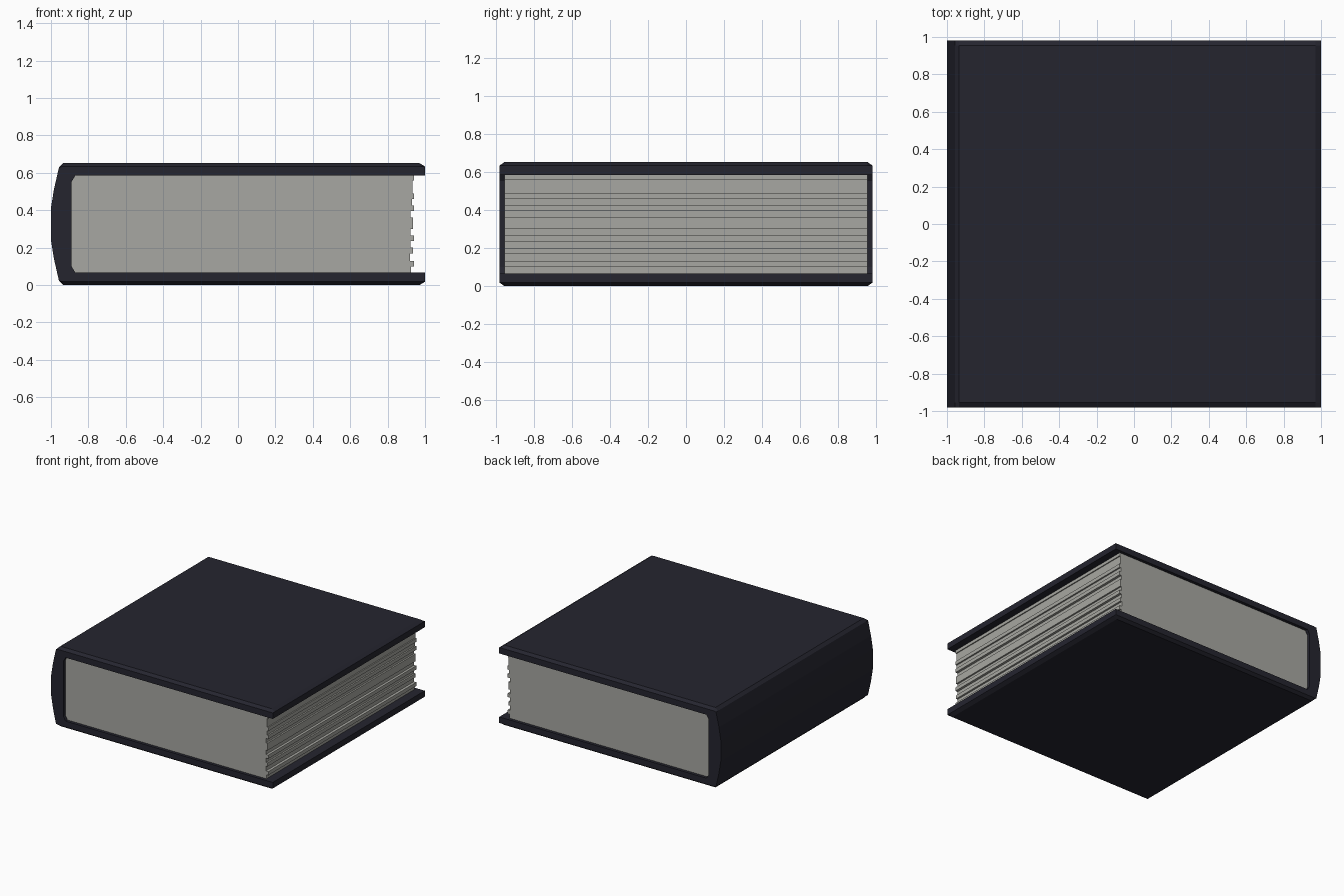
import bpy

if "Cube" in bpy.data.objects:
    bpy.data.objects.remove(bpy.data.objects["Cube"])

def material(name, rgb):
    m = bpy.data.materials.new(name)
    m.diffuse_color = (*rgb, 1)
    m.use_nodes = True
    m.node_tree.nodes["Principled BSDF"].inputs["Base Color"].default_value = m.diffuse_color
    return m

def loft(name, profile, rings, mat):
    """Sweep an xz profile along y; each ring is (y, z_min, z_max)."""
    n = len(profile)
    verts = [(x, y, min(max(z, lo), hi)) for y, lo, hi in rings for x, z in profile]
    faces = [tuple(range(n)), tuple(reversed(range(len(verts) - n, len(verts))))]
    for r in range(len(rings) - 1):
        for i in range(n):
            j = (i + 1) % n
            faces.append((r * n + i, (r + 1) * n + i, (r + 1) * n + j, r * n + j))
    me = bpy.data.meshes.new(name)
    me.from_pydata(verts, [], faces)
    me.materials.append(mat)
    ob = bpy.data.objects.new(name, me)
    bpy.context.collection.objects.link(ob)
    return ob

navy = material("dark navy cover", (0.018, 0.018, 0.028))
paper = material("grey paper", (0.39, 0.39, 0.36))

# Cover: two chamfered boards joined by a rounded spine, edges softened at both ends
lower = [(-0.89, 0.10), (-0.87, 0.067), (1.0, 0.067), (1.0, 0.018), (0.97, 0.0),
         (-0.935, 0.0), (-0.957, 0.022), (-0.984, 0.14), (-1.0, 0.24)]
H = 0.652
upper = [(x, H - z) for x, z in reversed(lower)]
loft("cover", lower + upper,
     [(-0.98, 0.018, H - 0.018), (-0.955, 0, H), (0.955, 0, H), (0.98, 0.018, H - 0.018)], navy)

# Page block: stepped fore edge, listed as (top of layer, fore edge x)
layers = [(0.10, 0.925), (0.13, 0.942), (0.17, 0.92), (0.20, 0.935), (0.235, 0.922),
          (0.265, 0.942), (0.30, 0.922), (0.36, 0.935), (0.395, 0.922), (0.425, 0.942),
          (0.46, 0.93), (0.49, 0.942), (0.56, 0.932), (0.585, 0.94)]
z = 0.067
pages = [(-0.87, z)]
edge = []
for top, x in layers:
    edge += [(x, z), (x, top)]
    z = top
pages = [(-0.89, 0.552), (-0.89, 0.10), (-0.87, 0.067)] + edge + [(-0.87, 0.585)]
pages.reverse()
loft("pages", pages[::-1], [(-0.955, 0, 1), (0.955, 0, 1)], paper)

# Consistent outward normals
import bmesh
for ob in bpy.data.objects:
    bm = bmesh.new()
    bm.from_mesh(ob.data)
    bmesh.ops.recalc_face_normals(bm, faces=bm.faces)
    bm.to_mesh(ob.data)
    bm.free()
